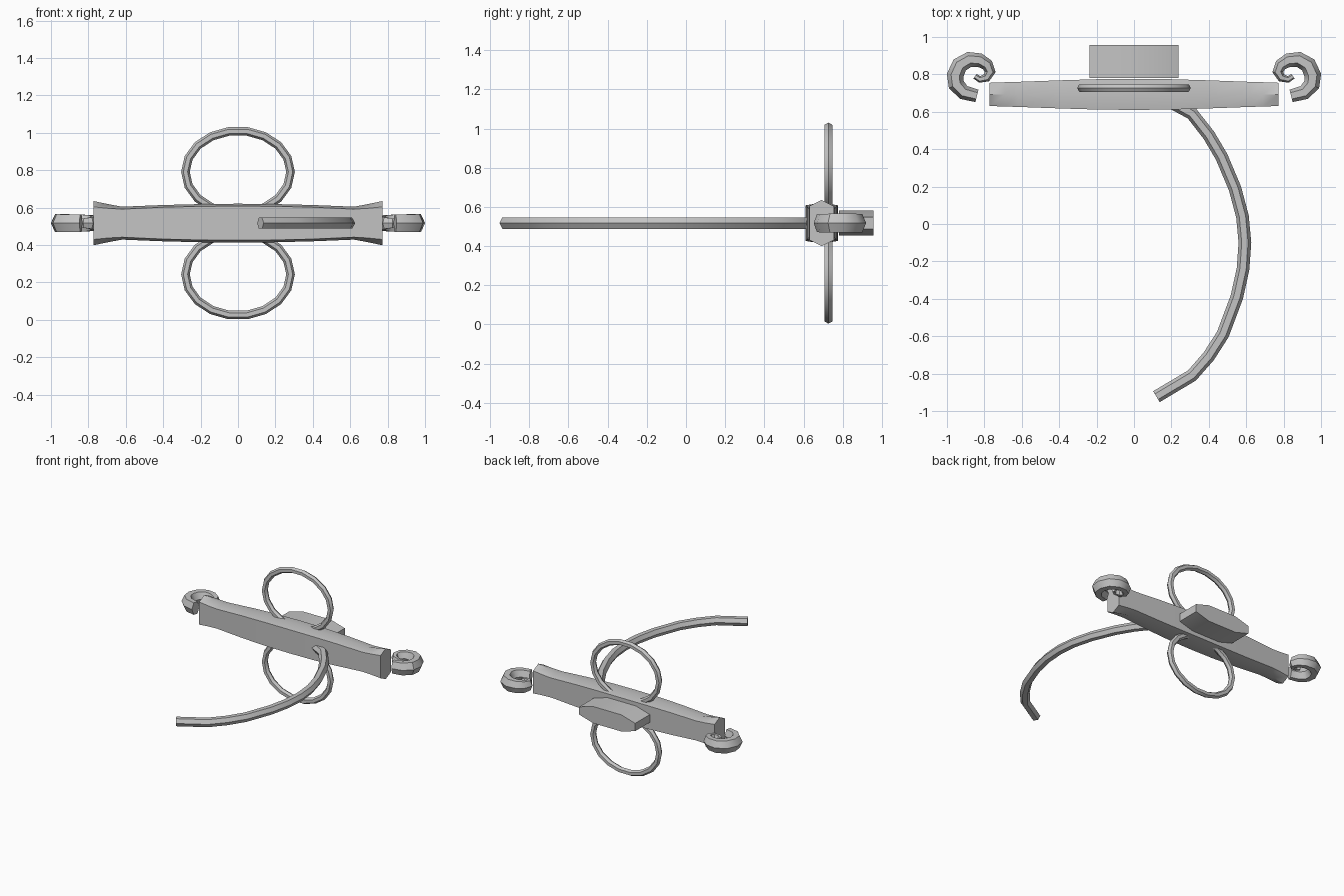
import bpy, bmesh, math
from mathutils import Vector

if "Cube" in bpy.data.objects:
    bpy.data.objects.remove(bpy.data.objects["Cube"])

metal = bpy.data.materials.new("grey metal")
metal.diffuse_color = (0.55, 0.55, 0.55, 1)
metal.use_nodes = True
metal.node_tree.nodes["Principled BSDF"].inputs["Base Color"].default_value = metal.diffuse_color
ZC = 0.517


def loft(name, rings, closed=False):
    """Skin a series of equal-sided cross-sections."""
    bm = bmesh.new()
    vs = [[bm.verts.new(p) for p in r] for r in rings]
    n, k = len(vs), len(vs[0])
    for i in range(n if closed else n - 1):
        a, b = vs[i], vs[(i + 1) % n]
        for j in range(k):
            bm.faces.new((a[j], a[(j + 1) % k], b[(j + 1) % k], b[j]))
    if not closed:
        bm.faces.new(vs[0])
        bm.faces.new(vs[-1])
    bmesh.ops.recalc_face_normals(bm, faces=bm.faces)
    me = bpy.data.meshes.new(name)
    bm.to_mesh(me)
    bm.free()
    me.materials.append(metal)
    ob = bpy.data.objects.new(name, me)
    bpy.context.collection.objects.link(ob)
    bpy.ops.object.select_all(action='DESELECT')
    ob.select_set(True)
    bpy.context.view_layer.objects.active = ob
    bpy.ops.object.shade_smooth_by_angle(angle=math.radians(35))
    return ob


def hex_tube(name, path, normal, sizes, closed=False):
    """Hexagonal bar along a planar path; sizes = (in-plane, along-normal) half widths."""
    pts, up, rings = [Vector(p) for p in path], Vector(normal), []
    n = len(pts)
    for i, p in enumerate(pts):
        a = pts[(i - 1) % n] if closed or i else p
        b = pts[(i + 1) % n] if closed or i < n - 1 else p
        side = (b - a).normalized().cross(up)
        w, h = sizes[i]
        rings.append([p + side * w * u + up * h * v for u, v in
                      ((1, 0), (.5, 1), (-.5, 1), (-1, 0), (-.5, -1), (.5, -1))])
    return loft(name, rings, closed)


# crossbar: hexagonal section with flared ends (x, half depth, side half height, ridge half height)
half = [(0, .083, .091, .104), (.2, .081, .09, .102), (.4, .075, .085, .097),
        (.62, .067, .075, .088), (.69, .065, .079, .101), (.772, .062, .087, .118)]
sections = [(-x, *r) for x, *r in reversed(half[1:])] + half
loft("crossbar", [[(x, .693 + y, ZC + z) for y, z in
                   ((0, t), (d, s), (d, -s), (0, -t), (-d, -s), (-d, s))]
                  for x, d, s, t in sections])

# rear block with bevelled ends
outline = [(-.238, -.03), (-.12, -.064), (.12, -.064), (.238, -.03),
           (.238, .03), (.12, .064), (-.12, .064), (-.238, .03)]
loft("rear_block", [[(x, y, ZC + z) for x, z in outline] for y in (.78, .958)])

# upper and lower oval rings
for label, s in (("upper", 1), ("lower", -1)):
    oval = [(.281 * math.cos(i * math.tau / 18), .727,
             ZC + s * .274 + .22 * math.sin(i * math.tau / 18)) for i in range(18)]
    hex_tube(label + "_ring", oval, (0, 1, 0), [(.023, .02)] * 18, True)

# scrolled finials at both ends (x, y, in-plane half width, half height)
scroll = [(.84, .685, .034, .046), (.91, .703, .039, .047), (.95, .745, .044, .048),
          (.956, .795, .045, .048), (.932, .85, .044, .048), (.88, .88, .041, .047),
          (.825, .876, .037, .045), (.784, .85, .033, .042), (.769, .813, .029, .037),
          (.788, .782, .023, .031), (.825, .773, .018, .025), (.85, .79, .015, .02)]
for label, s in (("left", -1), ("right", 1)):
    hex_tube(label + "_scroll", [(s * x, y, ZC) for x, y, w, h in scroll],
             (0, 0, 1), [(w, h) for x, y, w, h in scroll])

# long curved arm sweeping to the front
arm = [(.12, -.923), (.31, -.81), (.4, -.707), (.475, -.59), (.55, -.39), (.583, -.24),
       (.593, -.1), (.58, .04), (.54, .19), (.468, .36), (.4, .475), (.31, .59), (.2, .65)]
hex_tube("curved_arm", [(x, y, ZC) for x, y in arm], (0, 0, 1),
         [(.034, .029)] * len(arm))
